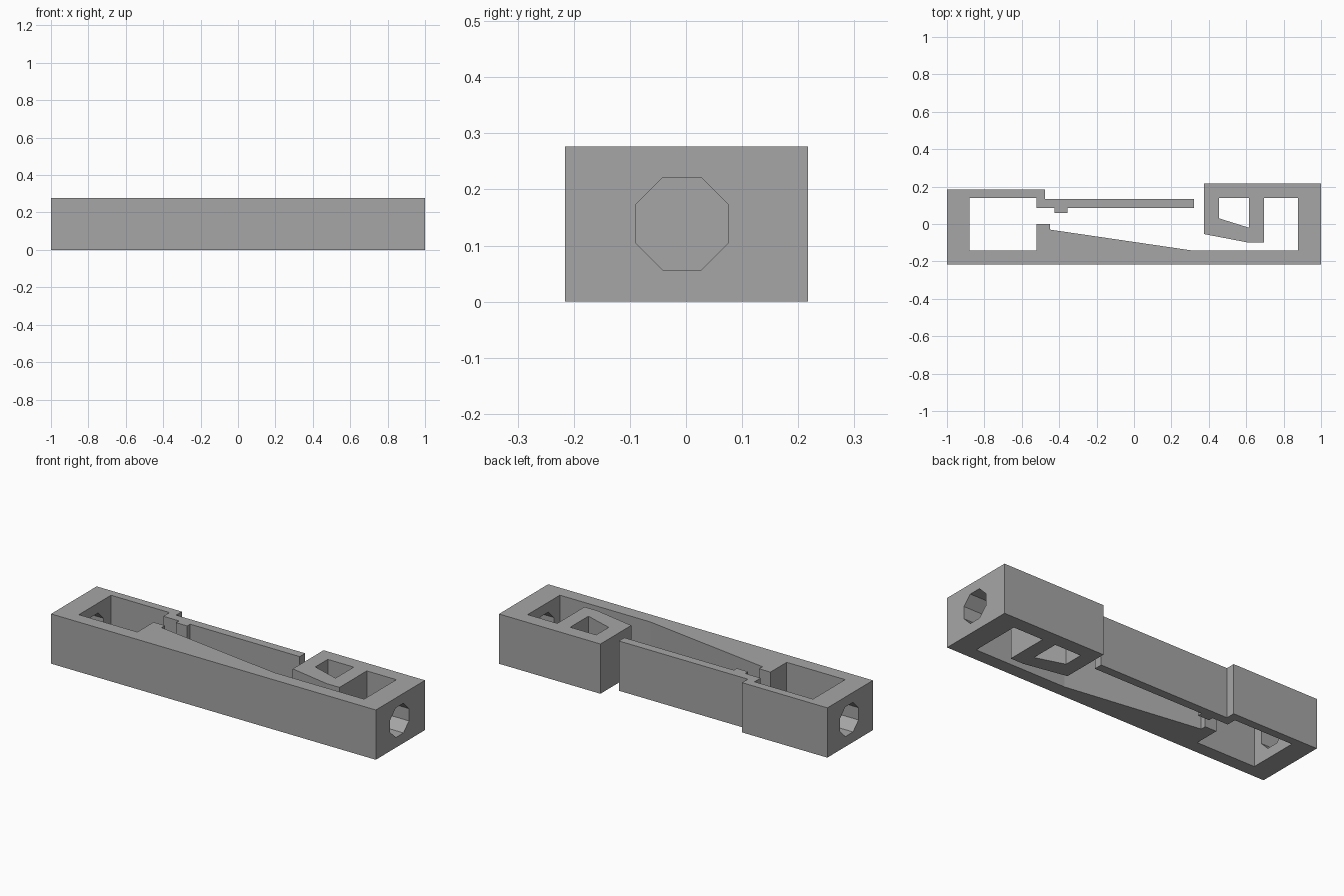
import bpy, bmesh, math
from mathutils import Matrix

if "Cube" in bpy.data.objects:
    bpy.data.objects.remove(bpy.data.objects["Cube"])

HEIGHT = 0.277

grey = bpy.data.materials.new("plain grey")
grey.use_nodes = True
colour = (0.38, 0.38, 0.38, 1)
grey.diffuse_color = colour
grey.node_tree.nodes["Principled BSDF"].inputs["Base Color"].default_value = colour


def make_object(name, bm):
    bmesh.ops.recalc_face_normals(bm, faces=bm.faces)
    mesh = bpy.data.meshes.new(name)
    bm.to_mesh(mesh)
    bm.free()
    mesh.materials.append(grey)
    obj = bpy.data.objects.new(name, mesh)
    bpy.context.collection.objects.link(obj)
    return obj


def prism(name, outline, bottom, top):
    """Extrude a plan outline straight up."""
    bm = bmesh.new()
    face = bm.faces.new([bm.verts.new((x, y, bottom)) for x, y in outline])
    result = bmesh.ops.extrude_face_region(bm, geom=[face])
    verts = [v for v in result["geom"] if isinstance(v, bmesh.types.BMVert)]
    bmesh.ops.translate(bm, verts=verts, vec=(0, 0, top - bottom))
    return make_object(name, bm)


def octagon_cutter(name, x):
    """Eight-sided bore along x, with flats at top and sides."""
    bm = bmesh.new()
    radius = 0.0825 / math.cos(math.pi / 8)
    turn = (Matrix.Translation((x, -0.007, 0.139))
            @ Matrix.Rotation(math.pi / 2, 4, "Y")
            @ Matrix.Rotation(math.pi / 8, 4, "Z"))
    bmesh.ops.create_cone(bm, cap_ends=True, segments=8, radius1=radius,
                          radius2=radius, depth=0.2, matrix=turn)
    return make_object(name, bm)


def cut(body, cutter):
    cutter.hide_render = True
    mod = body.modifiers.new("cut", "BOOLEAN")
    mod.operation = "DIFFERENCE"
    mod.solver = "EXACT"
    mod.object = cutter
    bpy.context.view_layer.objects.active = body
    bpy.ops.object.modifier_apply(modifier=mod.name)
    bpy.data.objects.remove(cutter)


# Clip body: long spine, two end pockets, hook block, ramp and spring arm
outline = [
    # spine and tall end
    (-1, -0.216), (1, -0.216), (1, 0.217), (0.375, 0.217),
    # hook block
    (0.375, -0.054), (0.615, -0.1), (0.695, -0.1), (0.695, 0.14),
    # pocket and ramp
    (0.877, 0.14), (0.877, -0.143), (0.32, -0.143), (-0.45, -0.03),
    (-0.45, 0), (-0.52, 0), (-0.52, -0.143),
    # far pocket
    (-0.88, -0.143), (-0.88, 0.14), (-0.52, 0.14), (-0.52, 0.086),
    # arm with its small catch
    (-0.424, 0.086), (-0.424, 0.06), (-0.355, 0.06), (-0.355, 0.086),
    (0.32, 0.086), (0.32, 0.134), (-0.475, 0.134),
    # short end
    (-0.475, 0.185), (-1, 0.185),
]
body = prism("clip_body", outline, 0, HEIGHT)

# Window through the hook block
window = [(0.455, 0.14), (0.615, 0.14), (0.615, -0.02), (0.455, 0.03)]
cut(body, prism("window_cutter", window, -0.1, HEIGHT + 0.1))

# Bores through both end walls
for side in (-1, 1):
    cut(body, octagon_cutter("bore_cutter", side * 0.95))
